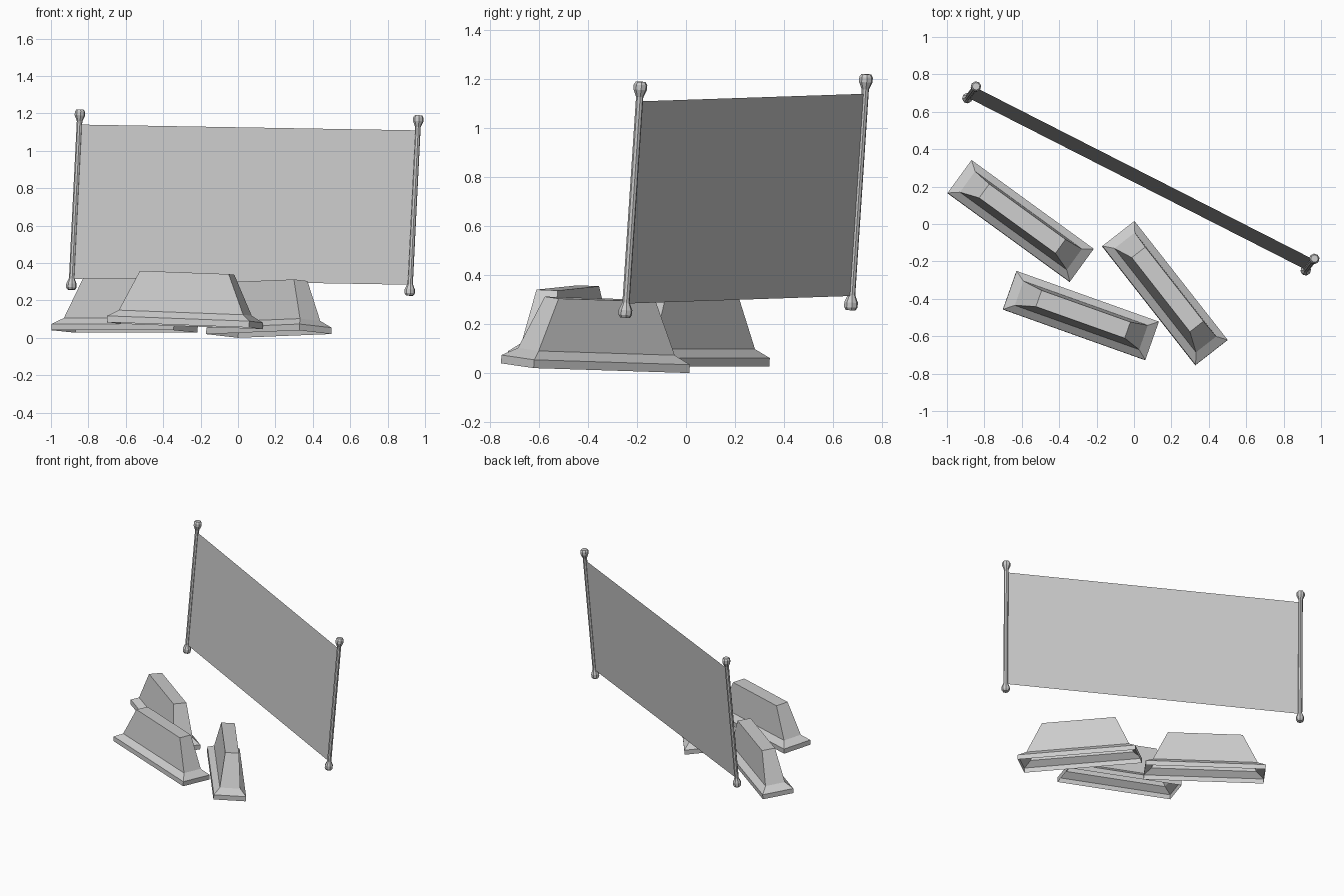
import bpy, bmesh, math
from mathutils import Vector, Matrix

if "Cube" in bpy.data.objects:
    bpy.data.objects.remove(bpy.data.objects["Cube"])


def make_object(name, bm, matrix=Matrix()):
    bmesh.ops.recalc_face_normals(bm, faces=bm.faces)
    mesh = bpy.data.meshes.new(name)
    bm.to_mesh(mesh)
    bm.free()
    obj = bpy.data.objects.new(name, mesh)
    obj.matrix_world = matrix
    bpy.context.collection.objects.link(obj)
    return obj


def loft(bm, rings, cap_start, cap_end):
    """Join rings of points into a shell with optional end caps."""
    rows = [[bm.verts.new(p) for p in ring] for ring in rings]
    n = len(rows[0])
    for a, b in zip(rows, rows[1:]):
        for i in range(n):
            bm.faces.new((a[i], a[(i + 1) % n], b[(i + 1) % n], b[i]))
    if cap_start:
        bm.faces.new(rows[0][::-1])
    if cap_end:
        bm.faces.new(rows[-1])


# Barriers: hollow stepped blocks, open underneath
BARRIER = [(0.404, 0.109, 0.0), (0.404, 0.109, 0.034),
           (0.353, 0.069, 0.068), (0.252, 0.046, 0.283)]  # half length, half width, z


def barrier(name, centre, angle, slope_u, slope_v):
    bm = bmesh.new()
    loft(bm, [[(sx * a, sy * b, z) for sx, sy in ((-1, -1), (1, -1), (1, 1), (-1, 1))]
              for a, b, z in BARRIER], False, True)
    tilt = Matrix.Rotation(-slope_u, 4, 'Y') @ Matrix.Rotation(slope_v, 4, 'X')
    make_object(name, bm, Matrix.Translation(centre)
                @ Matrix.Rotation(math.radians(angle), 4, 'Z') @ tilt)


barrier("left_barrier", (-0.607, 0.015, 0.034), -36.0, 0.0, -0.06)
barrier("right_barrier", (0.164, -0.371, 0.020), -51.9, 0.025, -0.09)
barrier("front_barrier", (-0.285, -0.490, 0.065), -19.6, -0.035, -0.04)

# Poles: one lathed profile with a bulb at each end
POLES = {"left_pole": (Vector((-0.892, 0.672, 0.257)), Vector((-0.844, 0.736, 1.220))),
         "right_pole": (Vector((0.917, -0.249, 0.226)), Vector((0.965, -0.185, 1.189)))}
BULB = [(0.020, 0.0), (0.028, 0.012), (0.028, 0.032), (0.015, 0.062)]  # radius, distance from end
for name, (low, high) in POLES.items():
    axis = high - low
    length = axis.length
    profile = BULB + [(r, length - d) for r, d in reversed(BULB)]
    bm = bmesh.new()
    loft(bm, [[(r * math.cos(k * math.tau / 8), r * math.sin(k * math.tau / 8), d)
               for k in range(8)] for r, d in profile], True, True)
    make_object(name, bm, Matrix.Translation(low)
                @ axis.to_track_quat('Z', 'Y').to_matrix().to_4x4())

# Banner: flat sheet stretched between the poles
(l0, l1), (r0, r1) = POLES["left_pole"], POLES["right_pole"]
bm = bmesh.new()
corners = [l0.lerp(l1, 0.06), r0.lerp(r1, 0.06), r0.lerp(r1, 0.917), l0.lerp(l1, 0.917)]
bm.faces.new([bm.verts.new(c) for c in corners])
make_object("banner_sheet", bm)
